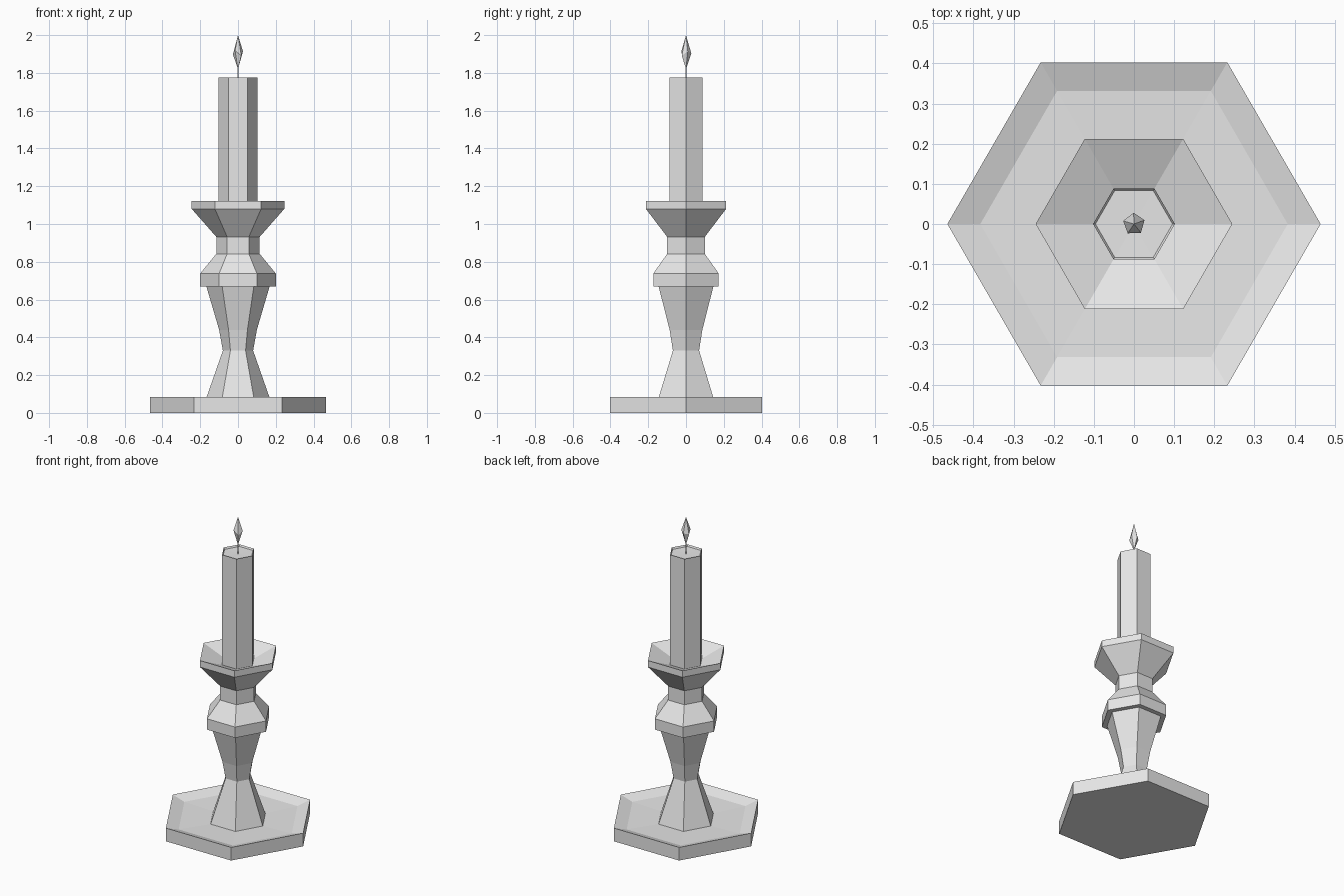
import bpy, bmesh
from math import cos, sin, pi, radians

cube = bpy.data.objects.get("Cube")
if cube:
    bpy.data.objects.remove(cube, do_unlink=True)

grey = bpy.data.materials.new("plain grey")
grey.use_nodes = True
COLOUR = (0.8, 0.8, 0.8, 1)
grey.diffuse_color = COLOUR
for node in grey.node_tree.nodes:
    if node.type == 'BSDF_PRINCIPLED':
        node.inputs["Base Color"].default_value = COLOUR


def lathe(name, profile, sides=6, phase=0.0, sway=0.0):
    """Flat-sided turned part from (radius, height) pairs; radius 0 is a pole."""
    bm = bmesh.new()
    rings = []
    for r, z in profile:
        if r == 0:
            rings.append([bm.verts.new((0, 0, z))] * sides)
            continue
        ring = []
        for i in range(sides):
            a = phase + 2 * pi * i / sides
            ring.append(bm.verts.new((r * cos(a), r * sin(a), z + sway * sin(2 * a))))
        rings.append(ring)
    for low, high in zip(rings, rings[1:]):
        for i in range(sides):
            j = (i + 1) % sides
            corners = dict.fromkeys((low[i], low[j], high[j], high[i]))
            bm.faces.new(list(corners))
    bmesh.ops.recalc_face_normals(bm, faces=bm.faces)
    mesh = bpy.data.meshes.new(name)
    bm.to_mesh(mesh)
    bm.free()
    mesh.materials.append(grey)
    obj = bpy.data.objects.new(name, mesh)
    bpy.context.collection.objects.link(obj)
    return obj


# Shallow dish that forms the foot
lathe("base_dish", [(0, 0), (0.465, 0), (0.465, 0.085), (0.383, 0.06), (0.15, 0.053), (0, 0.053)])

# Waisted stem, collar, neck and drip cup in one turned piece
lathe("holder", [
    (0, 0.05), (0.178, 0.05), (0.08, 0.33), (0.1, 0.44), (0.167, 0.668),
    (0.2, 0.668), (0.2, 0.738), (0.115, 0.842), (0.115, 0.932),
    (0.245, 1.08), (0.245, 1.122), (0.1, 1.065), (0, 1.065)])

# Candle with a slightly sunken top
lathe("candle", [(0, 1.06), (0.102, 1.06), (0.102, 1.776), (0.096, 1.765), (0, 1.763)])

# Thin wick
lathe("wick", [(0, 1.76), (0.003, 1.76), (0.003, 1.84), (0, 1.84)])

# Faceted flame
lathe("flame", [(0, 1.82), (0.028, 1.905), (0, 2.0)], sides=5, phase=radians(92), sway=0.014)
